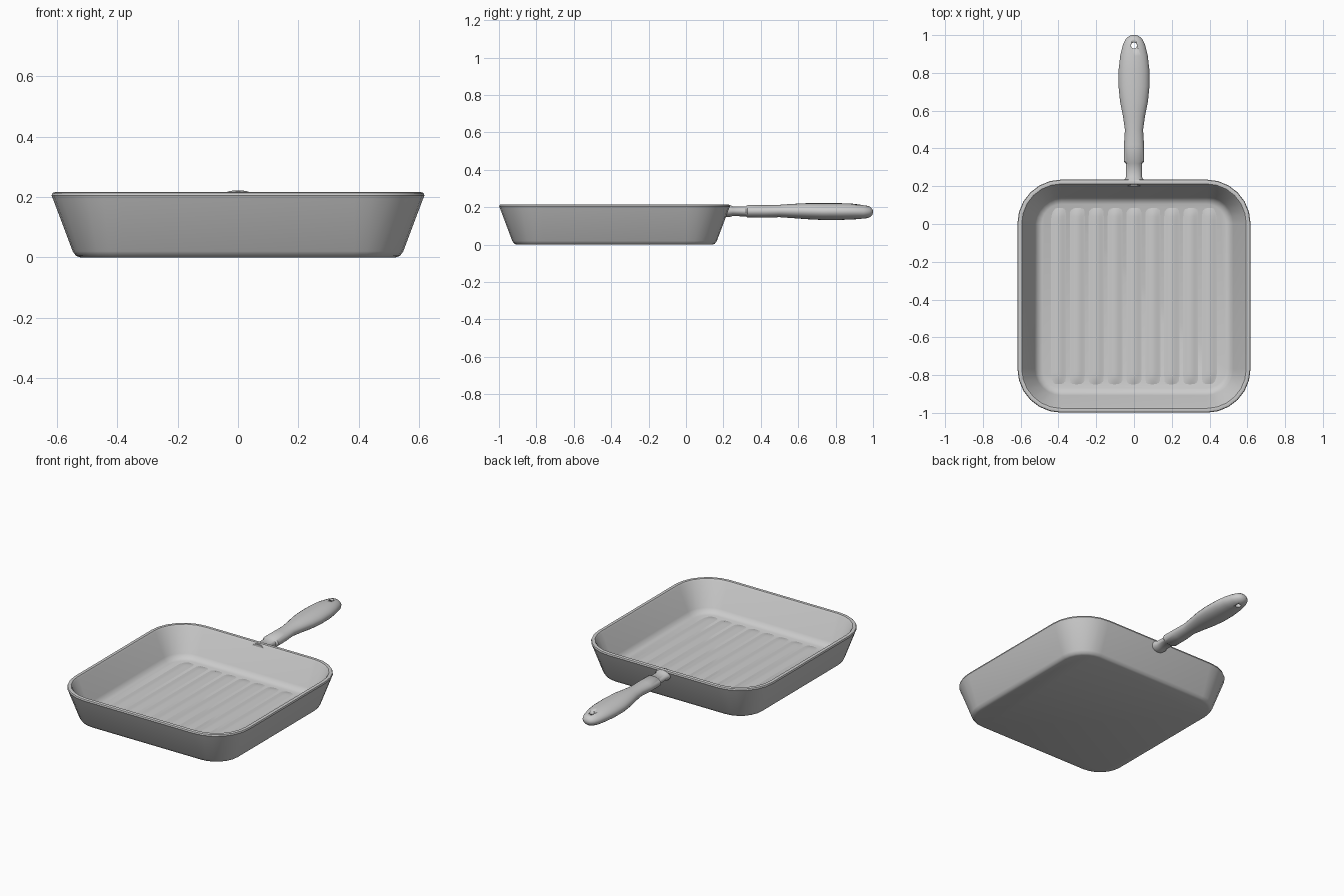
import bpy, bmesh, math

cube = bpy.data.objects.get("Cube")
if cube:
    bpy.data.objects.remove(cube, do_unlink=True)

iron = bpy.data.materials.new("grey metal")
iron.use_nodes = True
GREY = (0.6, 0.6, 0.6, 1)
iron.diffuse_color = GREY
iron.node_tree.nodes["Principled BSDF"].inputs["Base Color"].default_value = GREY

PAN_Y = -0.382   # middle of the pan
CORE = 0.385     # half length of the straight sides
FLOOR = 0.03


def make_object(name, bm, angle=40):
    bmesh.ops.recalc_face_normals(bm, faces=bm.faces)
    mesh = bpy.data.meshes.new(name)
    bm.to_mesh(mesh)
    bm.free()
    obj = bpy.data.objects.new(name, mesh)
    bpy.context.collection.objects.link(obj)
    mesh.materials.append(iron)
    bpy.ops.object.select_all(action="DESELECT")
    obj.select_set(True)
    bpy.context.view_layer.objects.active = obj
    bpy.ops.object.shade_smooth_by_angle(angle=math.radians(angle))
    return obj


def loft(bm, rings):
    """Skin a list of closed point rings and cap both ends."""
    loops = [[bm.verts.new(p) for p in ring] for ring in rings]
    for a, b in zip(loops, loops[1:]):
        for i in range(len(a)):
            j = (i + 1) % len(a)
            bm.faces.new((a[i], a[j], b[j], b[i]))
    bm.faces.new(loops[0])
    bm.faces.new(loops[-1])


def rounded_square(half, z, steps=6):
    radius = half - CORE
    ring = []
    for corner in range(4):
        mid = math.radians(45 + 90 * corner)
        cx = math.copysign(CORE, math.cos(mid))
        cy = math.copysign(CORE, math.sin(mid)) + PAN_Y
        for s in range(steps + 1):
            a = math.radians(90) * (corner + s / steps)
            ring.append((cx + radius * math.cos(a), cy + radius * math.sin(a), z))
    return ring


# Pan body: outer wall, rolled rim, inner wall, floor
bm = bmesh.new()
profile = [(0.522, 0), (0.536, 0.005), (0.547, 0.02), (0.611, 0.19),
           (0.617, 0.204), (0.614, 0.213), (0.606, 0.216), (0.594, 0.214),
           (0.586, 0.204), (0.525, 0.06), (0.51, 0.039), (0.487, FLOOR)]
loft(bm, [rounded_square(h, z) for h, z in profile])
make_object("pan_body", bm)

# Ribbed cooking surface: low waves fading out towards the floor edge
bm = bmesh.new()
EDGE = 0.47
bmesh.ops.create_grid(bm, x_segments=108, y_segments=40, size=EDGE)
for v in bm.verts:
    dx = max(abs(v.co.x) - CORE, 0)
    dy = max(abs(v.co.y) - CORE, 0)
    fade = min(max((EDGE - CORE - math.hypot(dx, dy)) / 0.03, 0), 1)
    wave = 0.5 + 0.5 * math.cos(math.tau * v.co.x / 0.1)
    v.co.z = FLOOR - 0.001 + 0.009 * wave * fade
    v.co.y += PAN_Y
make_object("ribbed_floor", bm, 80)

# Handle: oval sections along y as (y, half width, half thickness, height)
sections = [(0.2, 0.046, 0.03, 0.18), (0.235, 0.05, 0.032, 0.18),
            (0.25, 0.042, 0.026, 0.179), (0.32, 0.043, 0.027, 0.178),
            (0.33, 0.054, 0.034, 0.178), (0.42, 0.053, 0.034, 0.178),
            (0.5, 0.048, 0.033, 0.18), (0.57, 0.058, 0.038, 0.18),
            (0.65, 0.074, 0.043, 0.179), (0.73, 0.082, 0.045, 0.177),
            (0.82, 0.081, 0.045, 0.177), (0.89, 0.073, 0.042, 0.177),
            (0.95, 0.058, 0.037, 0.175), (0.98, 0.043, 0.03, 0.175),
            (0.995, 0.026, 0.018, 0.175), (1.0, 0.01, 0.006, 0.175)]
bm = bmesh.new()
angles = [math.tau * i / 24 for i in range(24)]
loft(bm, [[(w * math.cos(a), y, z + t * math.sin(a)) for a in angles]
          for y, w, t, z in sections])
handle = make_object("handle", bm)

# Hanging hole through the end of the handle
bm = bmesh.new()
bmesh.ops.create_cone(bm, cap_ends=True, segments=16, radius1=0.016,
                      radius2=0.016, depth=0.3)
bmesh.ops.translate(bm, verts=bm.verts, vec=(0, 0.945, 0.175))
cutter = make_object("hanging_hole_cutter", bm)
cutter.hide_render = True
cutter.hide_set(True)
hole = handle.modifiers.new("hanging_hole", "BOOLEAN")
hole.operation = "DIFFERENCE"
hole.solver = "EXACT"
hole.object = cutter
